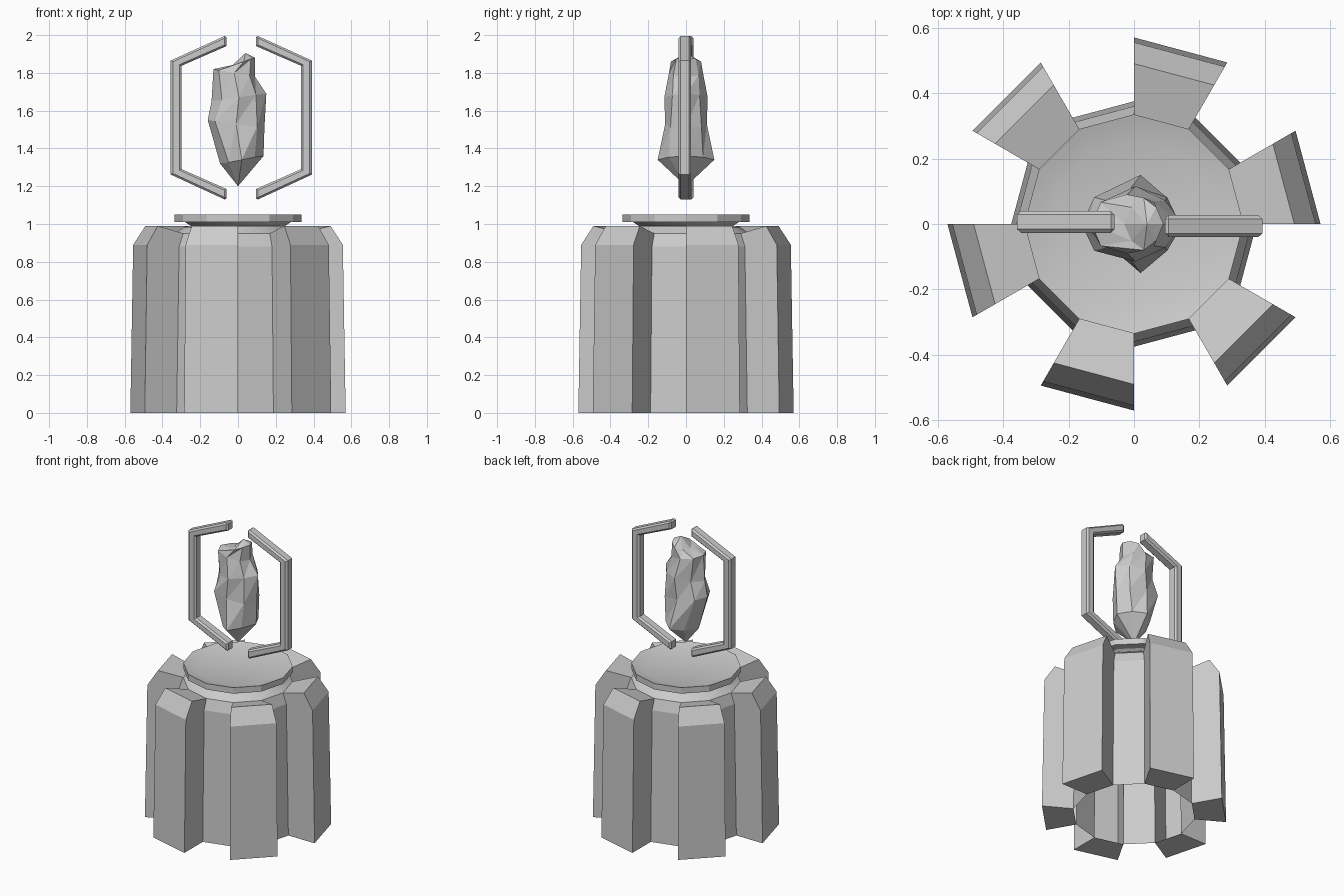
import bpy, bmesh
from math import sin, cos, radians, pi

if "Cube" in bpy.data.objects:
    bpy.data.objects.remove(bpy.data.objects["Cube"])

def finish(name, bm, smooth=None):
    bmesh.ops.remove_doubles(bm, verts=bm.verts, dist=1e-5)
    bmesh.ops.recalc_face_normals(bm, faces=bm.faces)
    me = bpy.data.meshes.new(name)
    bm.to_mesh(me)
    bm.free()
    ob = bpy.data.objects.new(name, me)
    bpy.context.collection.objects.link(ob)
    if smooth:
        bpy.ops.object.select_all(action='DESELECT')
        bpy.context.view_layer.objects.active = ob
        ob.select_set(True)
        bpy.ops.object.shade_smooth_by_angle(angle=radians(smooth))
    return ob

def column(bm, i, profile):
    a = radians(30 * i)
    return [bm.verts.new((r * cos(a), r * sin(a), z)) for r, z in profile]

def strip(bm, a, b):
    for j in range(len(a) - 1):
        bm.faces.new((a[j], b[j], b[j + 1], a[j + 1]))

# Pedestal body: open twelve-sided core, every other side pushed out as a buttress
core = [(.375, 0), (.36, .88), (.335, .95)]
fin = [(.57, 0), (.555, .89), (.49, .99)]
bm = bmesh.new()
for i in range(12):
    a, b = column(bm, i, core), column(bm, i + 1, core)
    if i % 2:
        strip(bm, a, b)
    else:
        fa, fb = column(bm, i, fin), column(bm, i + 1, fin)
        strip(bm, fa, fb)
        for c, f in ((a, fa), (b, fb)):
            bm.faces.new(f + c[::-1])
        for k in (0, -1):
            bm.faces.new((a[k], b[k], fb[k], fa[k]))
finish("pedestal_body", bm)

# Pedestal cap: shoulder, neck and shallow dished plate
cap = [(.335, .95), (.285, .985), (.25, .99), (.28, 1.01),
       (.335, 1.01), (.335, 1.05), (.25, 1.025)]
bm = bmesh.new()
cols = [column(bm, i, cap) for i in range(12)]
for i in range(12):
    strip(bm, cols[i], cols[(i + 1) % 12])
bm.faces.new([c[-1] for c in cols])
finish("pedestal_cap", bm, 20)

# Floating crystal: stacked irregular rings (z, centre x, x radius, y radius)
rings = [(1.34, .02, .115, .15), (1.53, -.01, .15, .11), (1.67, .005, .145, .115),
         (1.80, -.02, .11, .09), (1.86, .03, .06, .08)]
bm = bmesh.new()
loops = []
for k, (z, cx, rx, ry) in enumerate(rings):
    loop = []
    for s in range(8):
        a = s * pi / 4
        f = 1 if s % 2 == 0 else (.85, 1.05, .88, 1.05, .9)[k]
        dz = .02 * cos(a) * (-1) ** k
        loop.append(bm.verts.new((cx + rx * f * cos(a), ry * f * sin(a), z + dz)))
    loops.append(loop)
low, high = bm.verts.new((0, 0, 1.2)), bm.verts.new((.04, 0, 1.905))
for s in range(8):
    t = (s + 1) % 8
    bm.faces.new((low, loops[0][t], loops[0][s]))
    bm.faces.new((high, loops[-1][s], loops[-1][t]))
    for p, q in zip(loops, loops[1:]):
        bm.faces.new((p[s], p[t], q[t]))
        bm.faces.new((p[s], q[t], q[s]))
finish("crystal", bm)

# Two bracket frames facing each other around the crystal
outline = [(-.06, 2), (-.357, 1.865), (-.357, 1.262), (-.06, 1.125),
           (-.06, 1.185), (-.298, 1.29), (-.298, 1.838), (-.06, 1.942)]

def bracket(name, turn):
    bm = bmesh.new()
    rows = []
    for y in (-.027, .04):
        rows.append([bm.verts.new((.0175 + turn * (x - .0175), turn * y, z)) for x, z in outline])
    n = len(outline)
    for i in range(n):
        j = (i + 1) % n
        bm.faces.new((rows[0][i], rows[0][j], rows[1][j], rows[1][i]))
    for r in rows:
        for quad in ((0, 1, 6, 7), (1, 2, 5, 6), (2, 3, 4, 5)):
            bm.faces.new([r[q] for q in quad])
    ob = finish(name, bm)
    m = ob.modifiers.new("chamfer", 'BEVEL')
    m.width, m.segments, m.limit_method, m.angle_limit = .011, 1, 'ANGLE', radians(70)

bracket("left_bracket", 1)
bracket("right_bracket", -1)
